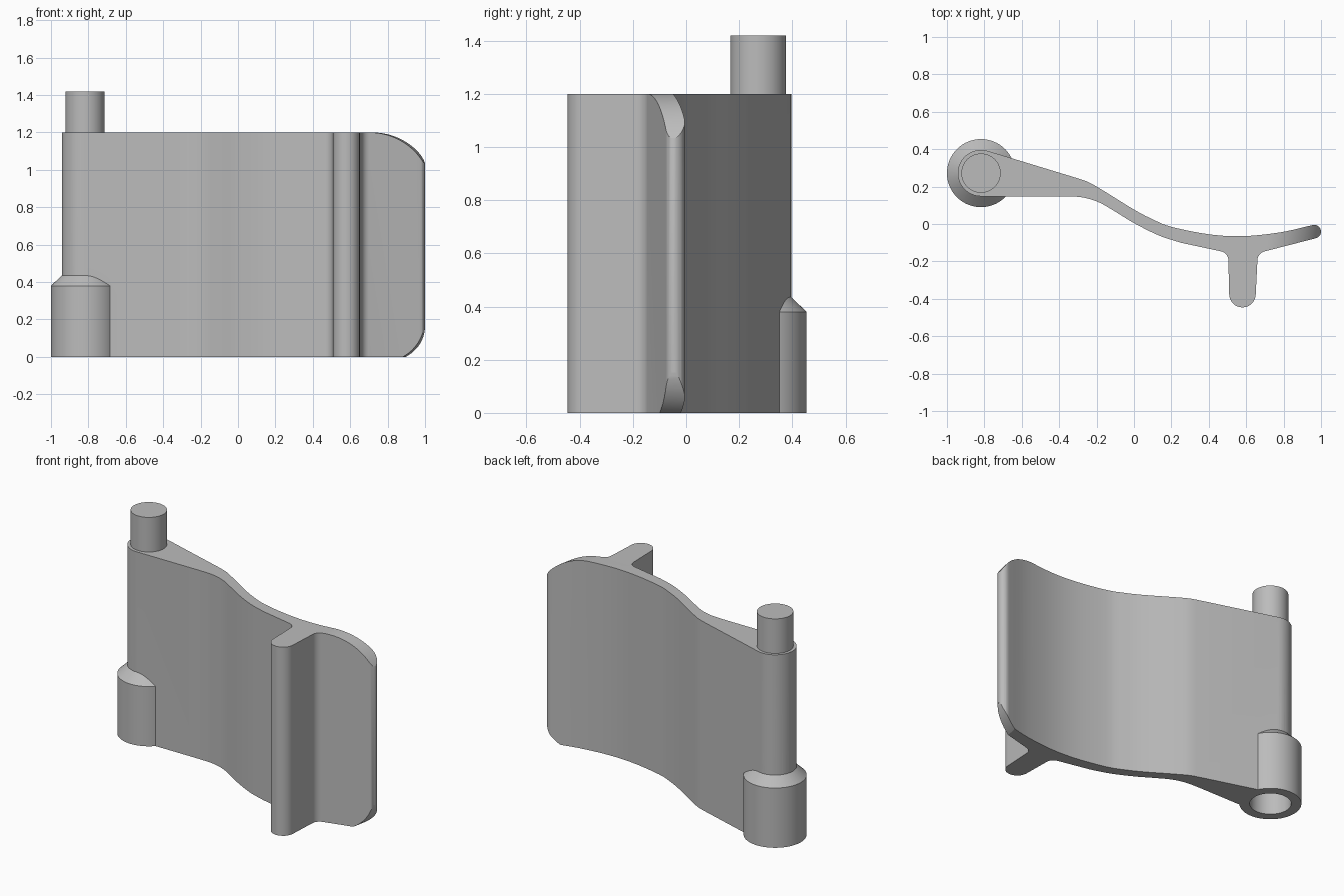
import bpy, bmesh, math
from mathutils import Vector

if "Cube" in bpy.data.objects:
    bpy.data.objects.remove(bpy.data.objects["Cube"])

grey = bpy.data.materials.new("plain grey")
grey.use_nodes = True
grey.diffuse_color = (0.5, 0.5, 0.5, 1)
grey.node_tree.nodes["Principled BSDF"].inputs["Base Color"].default_value = grey.diffuse_color

HEIGHT = 1.2
HINGE = Vector((-0.818, 0.272))


def make_object(name, bm):
    bmesh.ops.recalc_face_normals(bm, faces=bm.faces)
    mesh = bpy.data.meshes.new(name)
    bm.to_mesh(mesh)
    bm.free()
    mesh.materials.append(grey)
    obj = bpy.data.objects.new(name, mesh)
    bpy.context.collection.objects.link(obj)
    return obj


def prism(name, points, direction):
    """Extrude a closed 3D outline along a direction."""
    bm = bmesh.new()
    face = bm.faces.new([bm.verts.new(p) for p in points])
    new = bmesh.ops.extrude_face_region(bm, geom=[face])["geom"]
    verts = [v for v in new if isinstance(v, bmesh.types.BMVert)]
    bmesh.ops.translate(bm, verts=verts, vec=direction)
    return make_object(name, bm)


def lathe(name, profile, steps=64):
    """Stack of rings (radius, z) around the hinge axis, capped at both ends."""
    bm = bmesh.new()
    rings = []
    for r, z in profile:
        rings.append([bm.verts.new((*p, z)) for p in arc(HINGE, r, 0, 360, steps)[:-1]])
    for a, b in zip(rings, rings[1:]):
        for i in range(steps):
            j = (i + 1) % steps
            bm.faces.new((a[i], a[j], b[j], b[i]))
    bm.faces.new(rings[0])
    bm.faces.new(rings[-1])
    return make_object(name, bm)


def arc(center, r, start, end, steps=12):
    angles = [math.radians(start + (end - start) * i / steps) for i in range(steps + 1)]
    return [Vector((center[0] + r * math.cos(a), center[1] + r * math.sin(a))) for a in angles]


def spline(points, steps=5):
    """Smooth curve through the points."""
    p = [Vector(q) for q in points]
    p = [2 * p[0] - p[1]] + p + [2 * p[-1] - p[-2]]
    out = []
    for a, b, c, d in zip(p, p[1:], p[2:], p[3:]):
        for i in range(steps):
            t = i / steps
            out.append(0.5 * (2 * b + (c - a) * t + (2 * a - 5 * b + 4 * c - d) * t * t
                              + (3 * b - a - 3 * c + d) * t ** 3))
    return out + [p[-2]]


def combine(target, tool, operation):
    mod = target.modifiers.new(operation, "BOOLEAN")
    mod.operation = operation
    mod.solver = "EXACT"
    mod.object = tool
    bpy.context.view_layer.objects.active = target
    bpy.ops.object.modifier_apply(modifier=mod.name)
    bpy.data.objects.remove(tool)


# Curved plate with its rounded hinge end and rib, seen from above
outline = arc(HINGE, 0.124, 270, 73, 24)
outline += spline([(-0.31, 0.247), (-0.24, 0.222), (-0.16, 0.176), (0, 0.077), (0.1, 0.025),
                   (0.2, -0.015), (0.4, -0.055), (0.58, -0.065), (0.78, -0.045), (0.954, -0.006)])
outline += arc((0.964, -0.041), 0.036, 90, -75, 10)
outline += arc((0.71, -0.195), 0.05, 104, 180, 6)
outline += arc((0.58, -0.375), 0.071, 0, -180, 16)
outline += arc((0.455, -0.195), 0.05, 0, 77, 6)
outline += spline([(0.25, -0.1), (0.13, -0.06), (0, 0.005), (-0.1, 0.066), (-0.19, 0.117),
                   (-0.28, 0.143), (-0.38, 0.148)])
body = prism("hinged_plate", [(x, y, 0) for x, y in outline], (0, 0, HEIGHT))

# Round the free corners of the plate
top_corner = [(1.2, HEIGHT + 0.2), (0.72, HEIGHT + 0.2)] + arc((0.72, 0.885), 0.315, 90, 25, 20)
bottom_corner = [(1.2, -0.2), (0.8, -0.1)] + arc((0.78, 0.19), 0.22, -60, -10, 14)
for edge in (top_corner, bottom_corner):
    edge.append((1.2, edge[-1][1]))
    cutter = prism("corner_cutter", [(x - 0.03, -0.2, z) for x, z in edge], (0.06, 0.3, 0))
    combine(body, cutter, "DIFFERENCE")

# Socket boss with a tapered shoulder, then the socket bored from below
combine(body, lathe("socket_boss", [(0.182, 0), (0.182, 0.38), (0.122, 0.437)]), "UNION")
combine(body, lathe("socket_cutter", [(0.122, -0.1), (0.122, 0.27)]), "DIFFERENCE")

# Hinge pin on top
pin = lathe("hinge_pin", [(0.105, HEIGHT - 0.05), (0.105, 1.42)])

for obj in (body, pin):
    bpy.ops.object.select_all(action="DESELECT")
    obj.select_set(True)
    bpy.context.view_layer.objects.active = obj
    bpy.ops.object.shade_smooth_by_angle(angle=math.radians(30))
